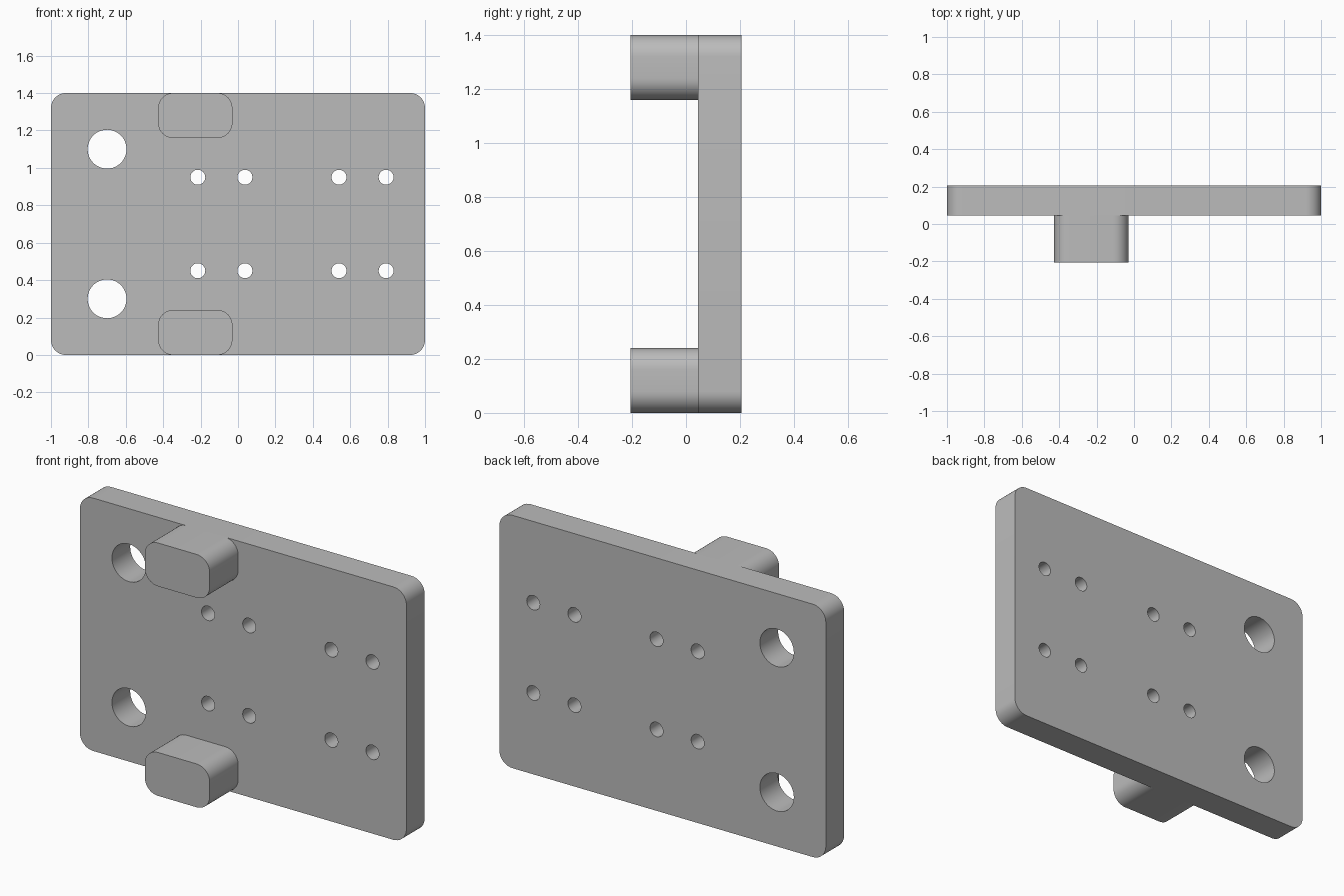
import bpy, bmesh
from math import sin, cos, pi, radians

cube = bpy.data.objects.get("Cube")
if cube:
    bpy.data.objects.remove(cube, do_unlink=True)

grey = bpy.data.materials.new("plain grey")
grey.use_nodes = True
colour = (0.5, 0.5, 0.5, 1)
grey.diffuse_color = colour
grey.node_tree.nodes["Principled BSDF"].inputs["Base Color"].default_value = colour


def circle(x, z, r, n=48):
    return [(x + r * cos(2 * pi * i / n), z + r * sin(2 * pi * i / n)) for i in range(n)]


def rounded_rect(x0, x1, z0, z1, r, n=10):
    corners = [(x1 - r, z1 - r), (x0 + r, z1 - r), (x0 + r, z0 + r), (x1 - r, z0 + r)]
    return [(cx + r * cos(pi / 2 * (k + i / n)), cz + r * sin(pi / 2 * (k + i / n)))
            for k, (cx, cz) in enumerate(corners) for i in range(n + 1)]


def slab(name, loops, y0, y1):
    """Fill an outline (and any hole outlines), then extrude it along y."""
    bm = bmesh.new()
    edges = []
    for loop in loops:
        vs = [bm.verts.new((x, y0, z)) for x, z in loop]
        edges += [bm.edges.new((vs[i - 1], vs[i])) for i in range(len(vs))]
    bmesh.ops.triangle_fill(bm, edges=edges, use_beauty=True, normal=(0, -1, 0))
    ext = bmesh.ops.extrude_face_region(bm, geom=bm.faces[:], use_keep_orig=True)
    moved = [g for g in ext["geom"] if isinstance(g, bmesh.types.BMVert)]
    bmesh.ops.translate(bm, verts=moved, vec=(0, y1 - y0, 0))
    bmesh.ops.recalc_face_normals(bm, faces=bm.faces[:])
    mesh = bpy.data.meshes.new(name)
    bm.to_mesh(mesh)
    bm.free()
    mesh.materials.append(grey)
    ob = bpy.data.objects.new(name, mesh)
    bpy.context.collection.objects.link(ob)
    bpy.ops.object.select_all(action='DESELECT')
    ob.select_set(True)
    bpy.context.view_layer.objects.active = ob
    bpy.ops.object.shade_smooth_by_angle(angle=radians(30))
    return ob


HEIGHT, FRONT, FACE, BACK = 1.4, -0.205, 0.045, 0.205

# Plate with two large holes and two rows of four small holes
holes = [circle(-0.7, z, 0.104) for z in (0.3, 1.1)]
holes += [circle(x, z, 0.04, 32) for x in (-0.215, 0.037, 0.54, 0.792) for z in (0.45, 0.95)]
slab("plate", [rounded_rect(-1, 1, 0, HEIGHT, 0.08)] + holes, FACE, BACK)

# Rounded lugs flush with the bottom and top edges
for name, z0 in (("lower_lug", 0), ("upper_lug", HEIGHT - 0.24)):
    slab(name, [rounded_rect(-0.427, -0.03, z0, z0 + 0.24, 0.08)], FRONT, FACE)
